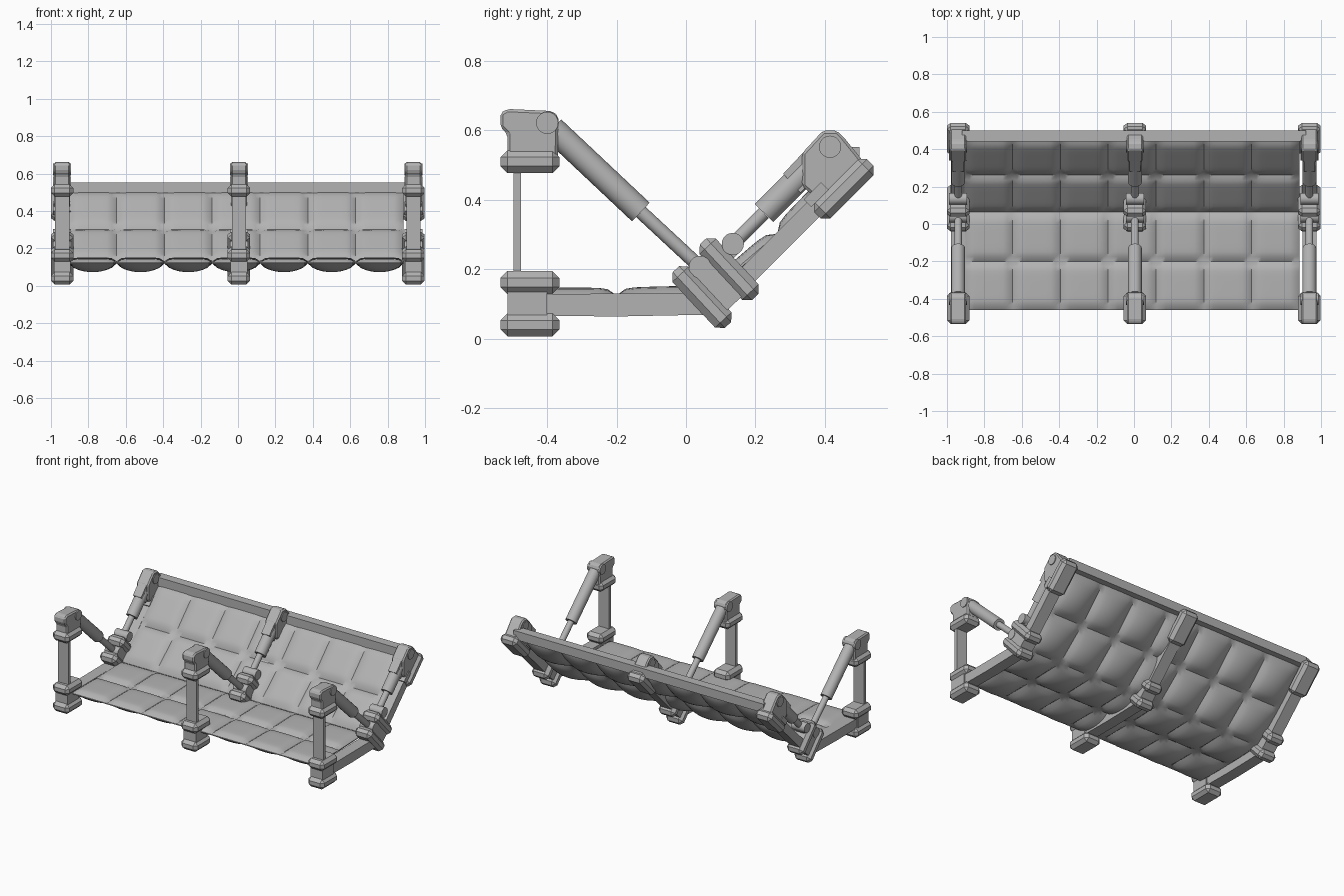
import bpy, bmesh, math
from mathutils import Vector

if "Cube" in bpy.data.objects:
    bpy.data.objects.remove(bpy.data.objects["Cube"])

grey = bpy.data.materials.new("warm_grey")
grey.diffuse_color = (0.45, 0.45, 0.45, 1)
grey.use_nodes = True
grey.node_tree.nodes["Principled BSDF"].inputs["Base Color"].default_value = grey.diffuse_color
FRAMES = (-0.94, 0.005, 0.938)


def finish(name, bm, bevel=0.0, smooth=False):
    bmesh.ops.recalc_face_normals(bm, faces=bm.faces)
    if bevel:
        edges = [e for e in bm.edges if e.calc_face_angle(0) > 0.5]
        bmesh.ops.bevel(bm, geom=edges, offset=bevel, segments=1, affect='EDGES', clamp_overlap=True)
    me = bpy.data.meshes.new(name)
    bm.to_mesh(me)
    bm.free()
    me.materials.append(grey)
    ob = bpy.data.objects.new(name, me)
    bpy.context.collection.objects.link(ob)
    if smooth:
        bpy.ops.object.select_all(action='DESELECT')
        ob.select_set(True)
        bpy.context.view_layer.objects.active = ob
        bpy.ops.object.shade_smooth_by_angle(angle=math.radians(40))
    return ob


def prism(name, pts, x, half, bevel=0.0):
    """Side profile of (y, z) points extruded along x."""
    bm = bmesh.new()
    f = bm.faces.new([bm.verts.new((x - half, y, z)) for y, z in pts])
    r = bmesh.ops.extrude_face_region(bm, geom=[f])
    vs = [v for v in r['geom'] if isinstance(v, bmesh.types.BMVert)]
    bmesh.ops.translate(bm, verts=vs, vec=(2 * half, 0, 0))
    return finish(name, bm, bevel)


def bar(name, cy, cz, length, thick, angle, x, half, bevel=0.0):
    """Block centred on (cy, cz), turned by an angle in the side plane."""
    c, s = math.cos(math.radians(angle)), math.sin(math.radians(angle))
    pts = [(cy + a * length / 2 * c - b * thick / 2 * s, cz + a * length / 2 * s + b * thick / 2 * c)
           for a, b in ((-1, -1), (1, -1), (1, 1), (-1, 1))]
    return prism(name, pts, x, half, bevel)


def rod(name, a, b, r, sides=20):
    """Cylinder between two points."""
    a, b = Vector(a), Vector(b)
    bm = bmesh.new()
    bmesh.ops.create_cone(bm, cap_ends=True, segments=sides, radius1=r, radius2=r, depth=(b - a).length)
    bmesh.ops.rotate(bm, verts=bm.verts, matrix=(b - a).to_track_quat('Z', 'Y').to_matrix())
    bmesh.ops.translate(bm, verts=bm.verts, vec=(a + b) / 2)
    return finish(name, bm, smooth=True)


def piston(name, x, top, start, mid, low):
    """Thick sleeve, thin rod and the two pins of one strut."""
    rod(name + "_sleeve", (x, *start), (x, *mid), 0.037)
    rod(name + "_rod", (x, *mid), (x, *low), 0.02)
    for end, (y, z) in (("top", top), ("low", low)):
        rod(f"{name}_{end}_pin", (x - 0.048, y, z), (x + 0.048, y, z), 0.032)


for x in FRAMES:
    # seat beam, back beam and front post
    prism("seat_beam", [(-0.5, 0.067), (-0.2, 0.064), (0.1, 0.07), (0.1, 0.132), (-0.5, 0.128)], x, 0.038)
    bar("back_beam", 0.28, 0.285, 0.54, 0.055, 45, x, 0.038)
    prism("front_post", [(-0.497, 0.15), (-0.475, 0.15), (-0.475, 0.52), (-0.497, 0.52)], x, 0.038)

    # lower and upper front clamps
    prism("front_clamp_core", [(-0.515, 0.03), (-0.40, 0.03), (-0.40, 0.17), (-0.515, 0.17)], x, 0.045)
    for z in (0.04, 0.162, 0.51):
        bar("front_clamp_flange", -0.45, z, 0.17, 0.066, 0, x, 0.06, 0.02)
    prism("front_bracket", [(-0.515, 0.5), (-0.37, 0.5), (-0.367, 0.64), (-0.385, 0.656), (-0.515, 0.662),
                            (-0.535, 0.65), (-0.535, 0.61), (-0.515, 0.59)], x, 0.043, 0.008)

    # hinge hub joining seat and back
    bar("hub_core", 0.085, 0.16, 0.16, 0.15, -47, x, 0.045)
    bar("hub_flange", 0.046, 0.12, 0.22, 0.065, -47, x, 0.06, 0.02)
    bar("hub_flange", 0.124, 0.20, 0.22, 0.065, -47, x, 0.06, 0.02)
    bar("hub_lug", 0.12, 0.25, 0.07, 0.05, 45, x, 0.03)

    # rear top clamp
    bar("rear_flange", 0.455, 0.432, 0.215, 0.066, 45, x, 0.06, 0.02)
    prism("rear_bracket", [(0.335, 0.44), (0.40, 0.38), (0.52, 0.50), (0.455, 0.58), (0.435, 0.6),
                           (0.395, 0.6), (0.335, 0.535)], x, 0.043, 0.008)
    prism("strut_guard", [(0.28, 0.475), (0.33, 0.42), (0.45, 0.54), (0.395, 0.598)], x, 0.03)
    bar("rear_stop", 0.375, 0.415, 0.07, 0.03, 45, x, 0.048)

    # front and rear struts
    piston("front_strut", x, (-0.40, 0.622), (-0.385, 0.605), (-0.13, 0.365), (0.04, 0.207))
    piston("rear_strut", x, (0.415, 0.553), (0.40, 0.538), (0.225, 0.362), (0.135, 0.273))

# rear top rail
prism("rear_rail", [(0.44, 0.495), (0.50, 0.495), (0.50, 0.553), (0.44, 0.553)], 0, 0.92)

# quilted cushion: one closed sheet bulging on both sides
PATH = [Vector(p) for p in ((-0.46, 0.122), (-0.2, 0.122), (0.065, 0.13), (0.265, 0.3), (0.46, 0.5))]
COLS, N = 7, 10
X0, X1 = -0.905, 0.885
dirs = [(b - a).normalized() for a, b in zip(PATH, PATH[1:])]
knots = [dirs[0]] + [(a + b).normalized() for a, b in zip(dirs, dirs[1:])] + [dirs[-1]]
bm = bmesh.new()
sides = []
for sign, height, power in ((1, 0.022, 6), (-1, 0.046, 2)):
    grid = []
    for j in range(4 * N + 1):
        k = min(j // N, 3)
        v = j / N - k
        p = PATH[k].lerp(PATH[k + 1], v)
        t = knots[k].lerp(knots[k + 1], v).normalized()
        row = []
        for i in range(COLS * N + 1):
            u = (i % N) / N
            puff = (1 - abs(2 * u - 1) ** power) * (1 - abs(2 * v - 1) ** power)
            h = sign * (0.003 + height * max(puff, 0) ** 0.7)
            row.append(bm.verts.new((X0 + (X1 - X0) * i / (COLS * N), p.x - t.y * h, p.y + t.x * h)))
        grid.append(row)
    for j in range(4 * N):
        for i in range(COLS * N):
            bm.faces.new((grid[j][i], grid[j][i + 1], grid[j + 1][i + 1], grid[j + 1][i]))
    sides.append(grid)
# close the rim between the upper and lower sides
rims = [g[0] + [r[-1] for r in g[1:]] + g[-1][-2::-1] + [r[0] for r in g[-2:0:-1]] for g in sides]
for i in range(len(rims[0])):
    n = (i + 1) % len(rims[0])
    bm.faces.new((rims[0][i], rims[0][n], rims[1][n], rims[1][i]))
finish("quilted_cushion", bm, smooth=True)
